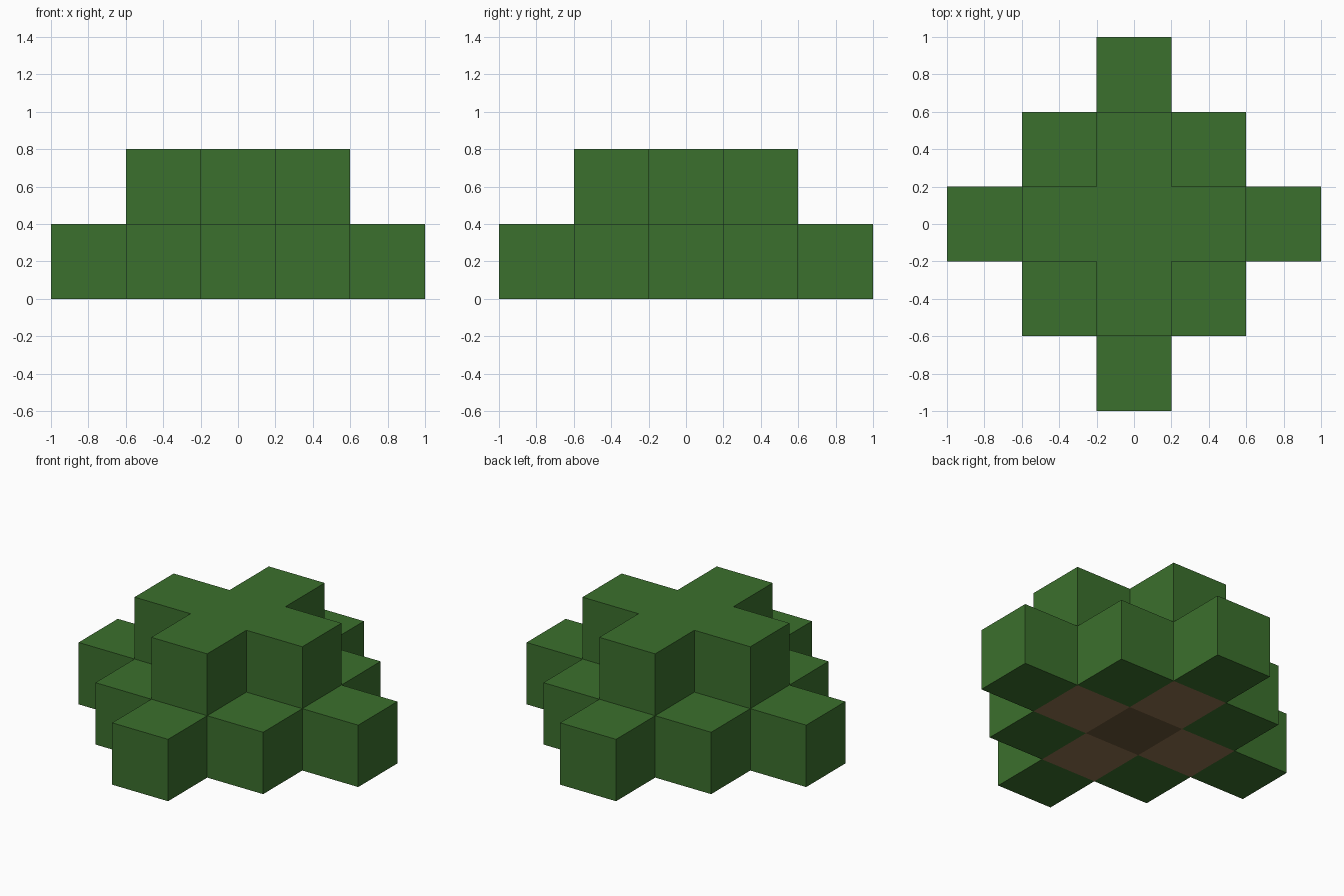
import bpy
import bmesh
from mathutils import Vector

CELL = 0.4

cube = bpy.data.objects.get("Cube")
if cube:
    bpy.data.objects.remove(cube, do_unlink=True)


def make_material(name, rgb):
    mat = bpy.data.materials.new(name)
    mat.use_nodes = True
    color = (*rgb, 1.0)
    mat.diffuse_color = color
    mat.node_tree.nodes["Principled BSDF"].inputs["Base Color"].default_value = color
    return mat


leaf_green = make_material("leaf green", (0.044, 0.162, 0.026))
light_wood = make_material("light wood", (0.283, 0.168, 0.078))
dark_bark = make_material("dark bark", (0.141, 0.089, 0.038))

# Stepped diamond of blocks: wide lower tier, cross-shaped upper tier
blocks = {(i, j, k)
          for k, reach in enumerate((2, 1))
          for i in range(-reach, reach + 1)
          for j in range(-reach, reach + 1)
          if abs(i) + abs(j) <= reach}

directions = [Vector(d) for d in ((1, 0, 0), (-1, 0, 0), (0, 1, 0),
                                  (0, -1, 0), (0, 0, 1), (0, 0, -1))]

bm = bmesh.new()
heart = None
for block in sorted(blocks):
    center = Vector(block) + Vector((0, 0, 0.5))
    for n in directions:
        if tuple(int(c) for c in Vector(block) + n) in blocks:
            continue
        # One outward quad on each exposed block side
        u = Vector((n.y, n.z, n.x))
        v = n.cross(u)
        corners = [center + (n + a * u + b * v) / 2
                   for a, b in ((-1, -1), (1, -1), (1, 1), (-1, 1))]
        face = bm.faces.new([bm.verts.new(c * CELL) for c in corners])
        # Wooden cross on the underside
        if n.z < 0 and block[2] == 0 and abs(block[0]) + abs(block[1]) <= 1:
            face.material_index = 1
            if block == (0, 0, 0):
                heart = face

# Trunk end inset in the middle of the underside
bmesh.ops.inset_individual(bm, faces=[heart], thickness=0.012)
heart.material_index = 2
bmesh.ops.remove_doubles(bm, verts=bm.verts[:], dist=0.0001)

mesh = bpy.data.meshes.new("bush_blocks")
bm.to_mesh(mesh)
bm.free()
for mat in (leaf_green, light_wood, dark_bark):
    mesh.materials.append(mat)
bush = bpy.data.objects.new("bush_blocks", mesh)
bpy.context.collection.objects.link(bush)
